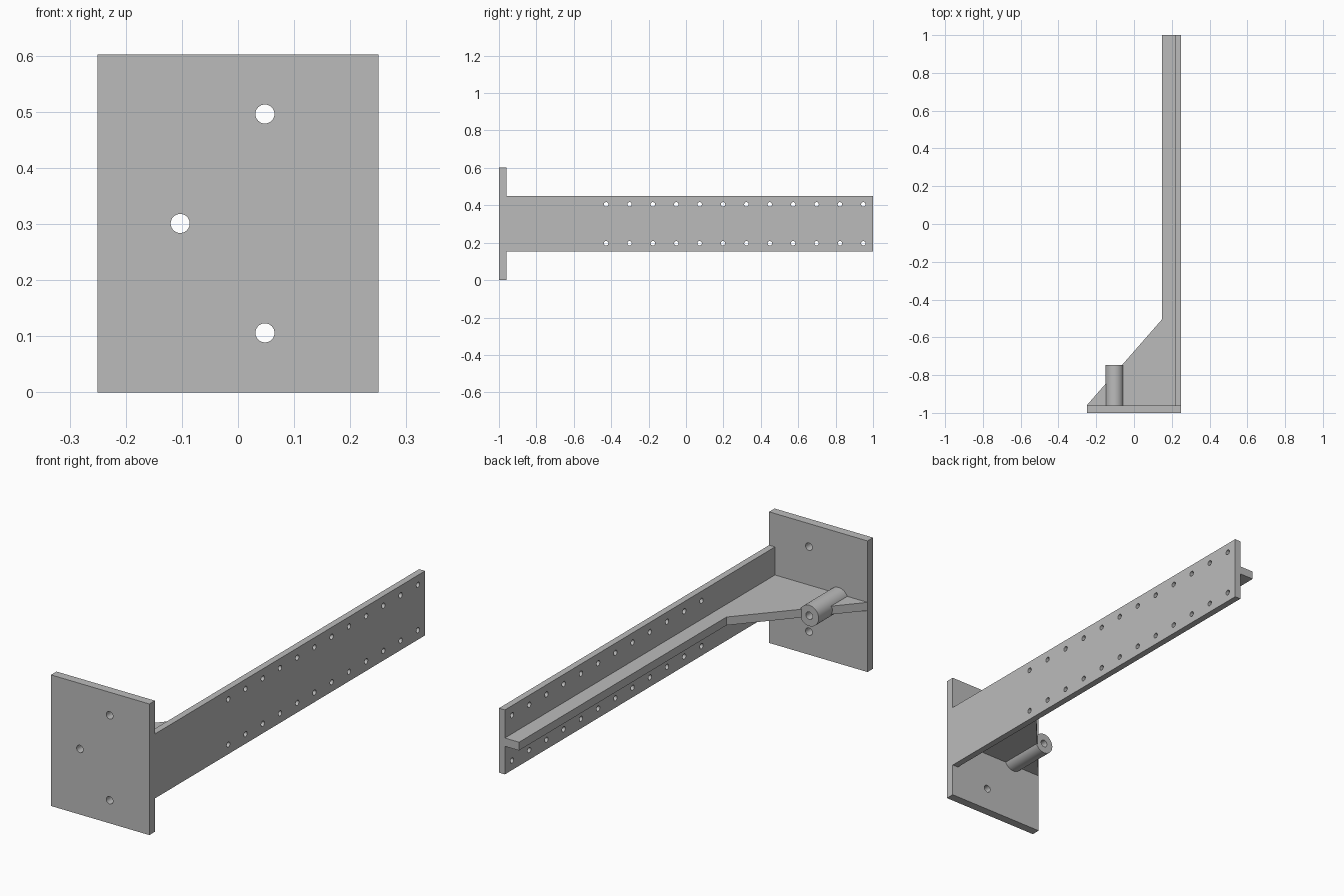
import bpy, bmesh, math
from mathutils import Matrix, Vector

cube = bpy.data.objects.get("Cube")
if cube:
    bpy.data.objects.remove(cube, do_unlink=True)

MID = 0.301          # height of the web and tube axis
PLATE_BACK = -0.96   # rear face of the mounting plate
TUBE_X = -0.103

steel = bpy.data.materials.new("grey steel")
steel.use_nodes = True
GREY = (0.5, 0.5, 0.5, 1)
steel.diffuse_color = GREY
steel.node_tree.nodes["Principled BSDF"].inputs["Base Color"].default_value = GREY


def make_object(name, bm):
    bmesh.ops.recalc_face_normals(bm, faces=bm.faces)
    mesh = bpy.data.meshes.new(name)
    bm.to_mesh(mesh)
    bm.free()
    mesh.materials.append(steel)
    obj = bpy.data.objects.new(name, mesh)
    bpy.context.collection.objects.link(obj)
    return obj


def prism(name, outline, z0, z1):
    """Extrude an xy outline from z0 up to z1."""
    bm = bmesh.new()
    face = bm.faces.new([bm.verts.new((x, y, z0)) for x, y in outline])
    top = bmesh.ops.extrude_face_region(bm, geom=[face])["geom"]
    bmesh.ops.translate(bm, vec=(0, 0, z1 - z0),
                        verts=[v for v in top if isinstance(v, bmesh.types.BMVert)])
    return make_object(name, bm)


def box(name, x0, x1, y0, y1, z0, z1):
    return prism(name, [(x0, y0), (x1, y0), (x1, y1), (x0, y1)], z0, z1)


def rods(name, centres, radius, length, axis, sides):
    """One mesh of parallel cylinders along the x or y axis."""
    turn = Matrix.Rotation(math.pi / 2, 4, "Y" if axis == "x" else "X")
    bm = bmesh.new()
    for c in centres:
        bmesh.ops.create_cone(bm, cap_ends=True, segments=sides, radius1=radius,
                              radius2=radius, depth=length,
                              matrix=Matrix.Translation(Vector(c)) @ turn)
    return make_object(name, bm)


def drill(obj, cutter):
    mod = obj.modifiers.new("holes", "BOOLEAN")
    mod.operation = "DIFFERENCE"
    mod.solver = "EXACT"
    mod.object = cutter
    bpy.context.view_layer.update()
    graph = bpy.context.evaluated_depsgraph_get()
    mesh = bpy.data.meshes.new_from_object(obj.evaluated_get(graph))
    obj.modifiers.clear()
    obj.data = mesh
    bpy.data.objects.remove(cutter, do_unlink=True)


def smooth(obj):
    bpy.ops.object.select_all(action="DESELECT")
    obj.select_set(True)
    bpy.context.view_layer.objects.active = obj
    bpy.ops.object.shade_smooth_by_angle(angle=math.radians(30))


# Mounting plate with three bolt holes
plate = box("mounting_plate", -0.25, 0.25, -1, PLATE_BACK, 0, 2 * MID)
bolts = [(TUBE_X, -1, MID)] + [(0.048, -1, MID + s * 0.195) for s in (-1, 1)]
drill(plate, rods("bolt_cutter", bolts, 0.017, 0.3, "y", 32))

# Long flange with two rows of small holes
flange = box("side_flange", 0.22, 0.25, PLATE_BACK, 1, MID - 0.148, MID + 0.148)
row = [(0.235, -0.427 + 0.125 * i, MID + s * 0.104) for i in range(12) for s in (-1, 1)]
drill(flange, rods("row_cutter", row, 0.012, 0.2, "x", 20))

# Web that widens into a gusset at the plate
web = prism("gusset_web", [(-0.25, PLATE_BACK), (0.22, PLATE_BACK), (0.22, 1),
                           (0.148, 1), (0.148, -0.505)], MID - 0.019, MID + 0.019)
drill(web, rods("web_cutter", [(TUBE_X, -0.85, MID)], 0.03, 0.6, "y", 32))

# Hollow tube through the gusset
tube_end = -0.747
tube = rods("guide_tube", [(TUBE_X, (PLATE_BACK + tube_end) / 2, MID)],
            0.048, tube_end - PLATE_BACK, "y", 48)
drill(tube, rods("bore_cutter", [(TUBE_X, -0.85, MID)], 0.017, 0.6, "y", 32))

for part in (plate, flange, web, tube):
    smooth(part)
